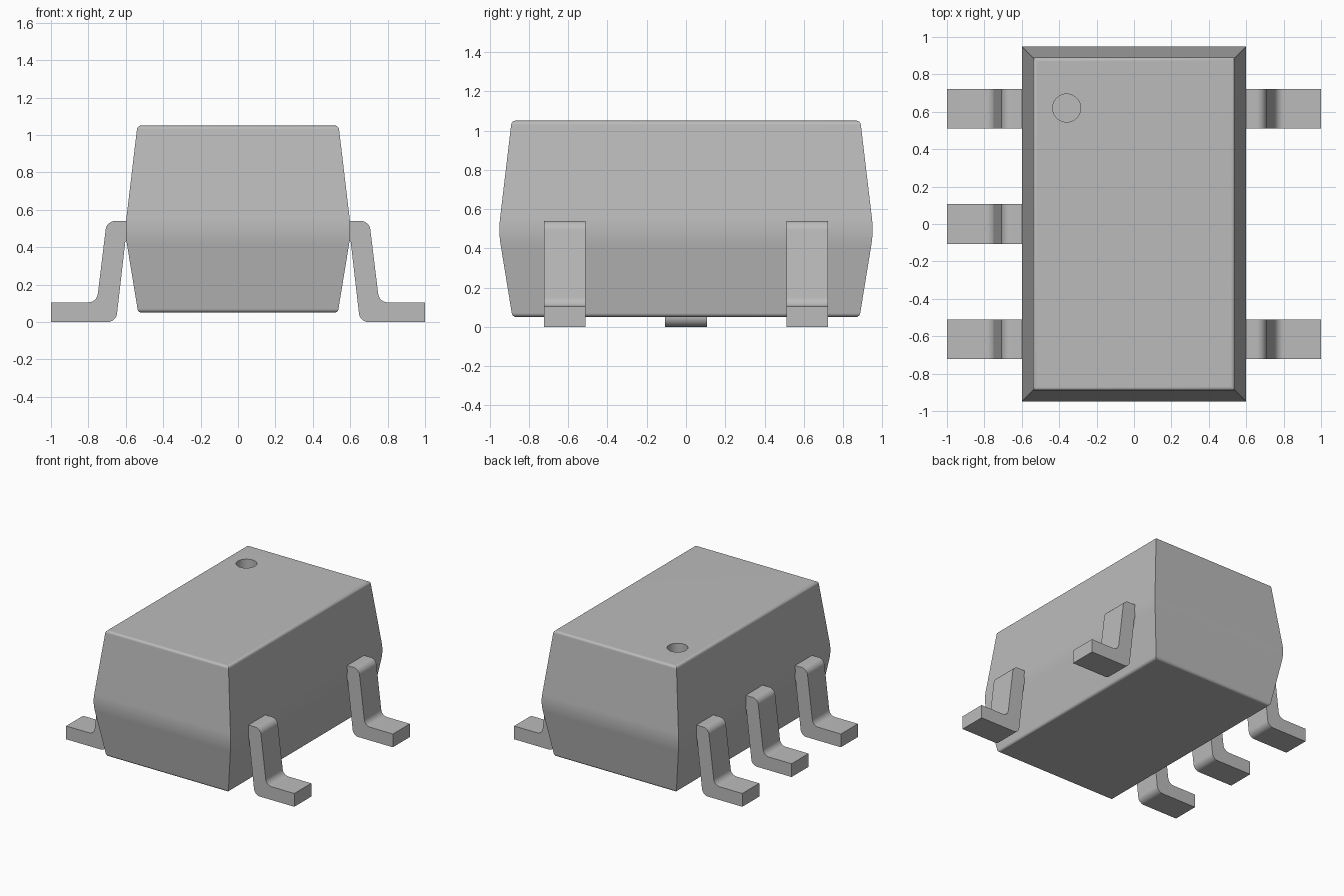
import bpy
import bmesh
import math
from mathutils import Vector

if "Cube" in bpy.data.objects:
    bpy.data.objects.remove(bpy.data.objects["Cube"], do_unlink=True)

grey = bpy.data.materials.new("plain_grey")
grey.use_nodes = True
grey.diffuse_color = (0.5, 0.5, 0.5, 1)
grey.node_tree.nodes["Principled BSDF"].inputs["Base Color"].default_value = (0.5, 0.5, 0.5, 1)


def rounded(corners, steps=6):
    """Turn (a, z, trim) corners into a path with circular fillets."""
    path = []
    for i, (a, z, trim) in enumerate(corners):
        p = Vector((a, z))
        if not trim:
            path.append(p)
            continue
        before = Vector(corners[i - 1][:2])
        after = Vector(corners[(i + 1) % len(corners)][:2])
        u, v = (before - p).normalized(), (after - p).normalized()
        start, end = p + u * trim, p + v * trim
        w = math.sin(u.angle(v) / 2)
        for k in range(steps + 1):
            t = k / steps
            b0, b1, b2 = (1 - t) ** 2, 2 * w * t * (1 - t), t * t
            path.append((start * b0 + p * b1 + end * b2) / (b0 + b1 + b2))
    return path


def make_object(name, bm):
    bmesh.ops.recalc_face_normals(bm, faces=bm.faces)
    mesh = bpy.data.meshes.new(name)
    bm.to_mesh(mesh)
    bm.free()
    mesh.materials.append(grey)
    obj = bpy.data.objects.new(name, mesh)
    bpy.context.collection.objects.link(obj)
    return obj


def smooth(obj):
    bpy.ops.object.select_all(action="DESELECT")
    obj.select_set(True)
    bpy.context.view_layer.objects.active = obj
    bpy.ops.object.shade_smooth_by_angle(angle=math.radians(30))
    normals = obj.modifiers.new("flat_weighting", "WEIGHTED_NORMAL")
    normals.keep_sharp = True


# Body: rectangular rings following a tapered profile with a rounded belt
HALF_X, HALF_Y = 0.6, 0.95
profile = rounded([(0.3, 0.05, 0), (0.066, 0.05, 0.02), (-0.005, 0.485, 0.07),
                   (0.062, 1.05, 0.02), (0.3, 1.05, 0)])[1:-1]
bm = bmesh.new()
rings = []
for inset, z in profile:
    x, y = HALF_X - inset, HALF_Y - inset
    rings.append([bm.verts.new((sx * x, sy * y, z))
                  for sx, sy in ((-1, -1), (1, -1), (1, 1), (-1, 1))])
for low, high in zip(rings, rings[1:]):
    for i in range(4):
        j = (i + 1) % 4
        bm.faces.new((low[i], low[j], high[j], high[i]))
bm.faces.new(rings[0])
bm.faces.new(rings[-1])
body = make_object("body", bm)

# Round marker dimple sunk into the top
bm = bmesh.new()
bmesh.ops.create_cone(bm, cap_ends=True, segments=40, radius1=0.075, radius2=0.075, depth=0.2)
bmesh.ops.translate(bm, verts=bm.verts, vec=(-0.36, 0.62, 1.05))
cutter = make_object("dimple_cutter", bm)
cutter.hide_render = True
cut = body.modifiers.new("dimple", "BOOLEAN")
cut.operation = "DIFFERENCE"
cut.solver = "EXACT"
cut.object = cutter
bpy.context.view_layer.objects.active = body
bpy.ops.object.modifier_apply(modifier=cut.name)
bpy.data.objects.remove(cutter, do_unlink=True)
smooth(body)

# Leads: bent strip outline extruded across its width
outline = rounded([(0.57, 0.54, 0), (0.702, 0.54, 0.045), (0.755, 0.105, 0.045),
                   (1, 0.105, 0), (1, 0, 0), (0.652, 0, 0.045),
                   (0.602, 0.435, 0.01), (0.57, 0.435, 0)])
LEAD_WIDTH = 0.212


def make_lead(name, side, y):
    bm = bmesh.new()
    face = bm.faces.new([bm.verts.new((side * a, y - LEAD_WIDTH / 2, z)) for a, z in outline])
    grown = bmesh.ops.extrude_face_region(bm, geom=[face])
    bmesh.ops.translate(bm, vec=(0, LEAD_WIDTH, 0),
                        verts=[g for g in grown["geom"] if isinstance(g, bmesh.types.BMVert)])
    smooth(make_object(name, bm))


for place, y in (("front", -0.617), ("middle", 0), ("back", 0.617)):
    make_lead("right_" + place + "_lead", -1, y)
    if place != "middle":
        make_lead("left_" + place + "_lead", 1, y)
